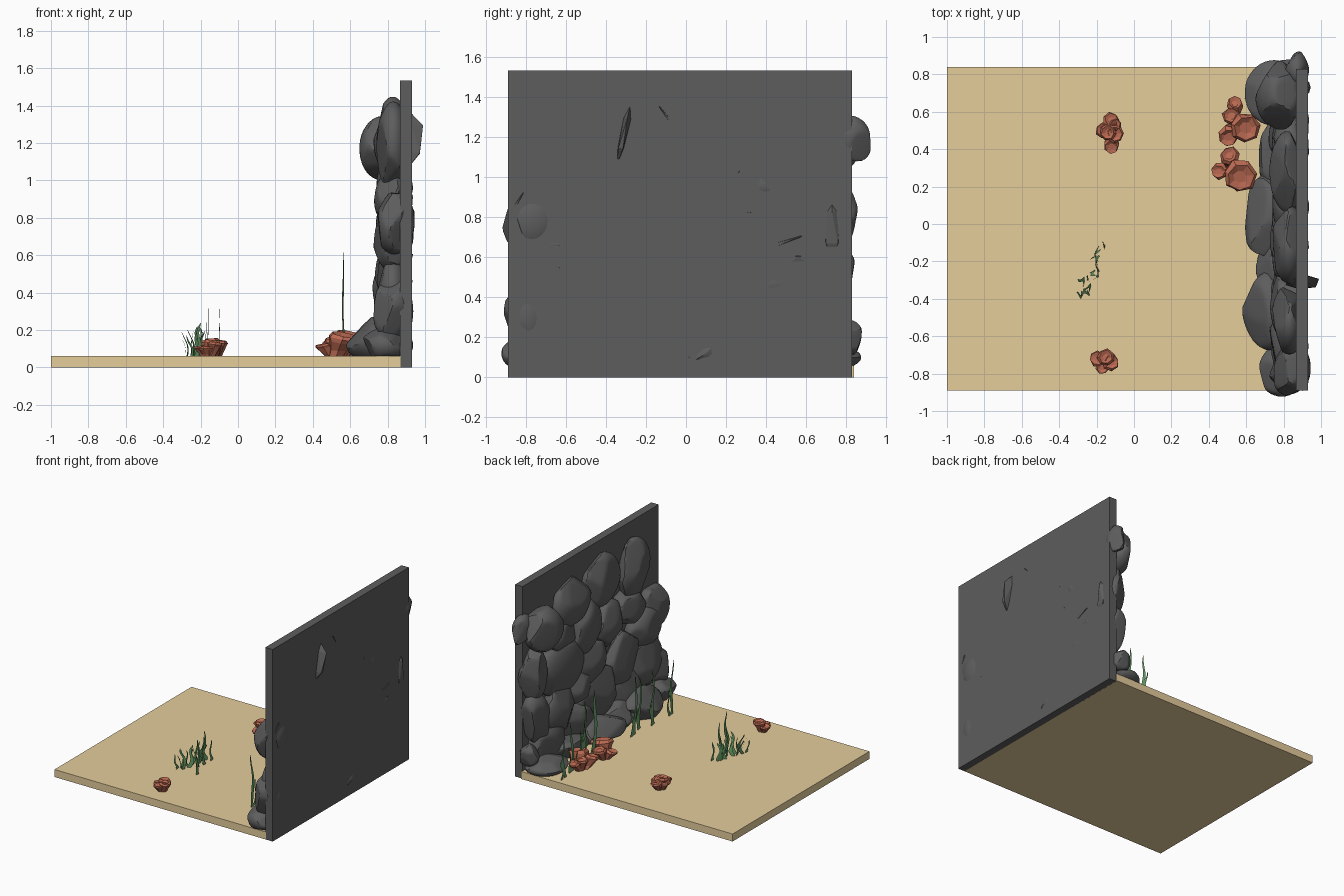
import bpy, bmesh, math, random
from mathutils import Vector, Matrix

random.seed(7)
if "Cube" in bpy.data.objects:
    bpy.data.objects.remove(bpy.data.objects["Cube"])


def material(name, rgb):
    m = bpy.data.materials.new(name)
    m.use_nodes = True
    m.diffuse_color = (*rgb, 1)
    m.node_tree.nodes["Principled BSDF"].inputs["Base Color"].default_value = (*rgb, 1)
    return m


SAND = material("sand", (0.78, 0.61, 0.33))
STONE = material("grey stone", (0.11, 0.11, 0.11))
CORAL = material("coral orange", (0.5, 0.145, 0.085))
WEED = material("weed green", (0.14, 0.35, 0.14))


def finish(bm, name, mat, smooth=None):
    bmesh.ops.recalc_face_normals(bm, faces=bm.faces)
    me = bpy.data.meshes.new(name)
    bm.to_mesh(me)
    bm.free()
    me.materials.append(mat)
    ob = bpy.data.objects.new(name, me)
    bpy.context.collection.objects.link(ob)
    if smooth:
        bpy.ops.object.select_all(action='DESELECT')
        ob.select_set(True)
        bpy.context.view_layer.objects.active = ob
        bpy.ops.object.shade_smooth_by_angle(angle=math.radians(smooth))


def box(name, lo, hi, mat):
    bm = bmesh.new()
    bmesh.ops.create_cube(bm, size=1)
    for v in bm.verts:
        v.co = Vector([(a + b) / 2 + c * (b - a) for a, b, c in zip(lo, hi, v.co)])
    finish(bm, name, mat)


def rand_dir():
    return Vector([random.gauss(0, 1) for _ in range(3)]).normalized()


def rock(name, centre, radii, tilt=0):
    # rounded boulder with a few planes chipped off
    bm = bmesh.new()
    bmesh.ops.create_icosphere(bm, subdivisions=4, radius=1.1)
    for _ in range(9):
        n, d = rand_dir(), random.uniform(0.78, 0.95)
        for v in bm.verts:
            over = v.co.dot(n) - d
            if over > 0:
                v.co -= n * over * 0.9
    bm.transform(Matrix.Translation(centre) @ Matrix.Rotation(tilt, 4, 'X')
                 @ Matrix.Diagonal((*radii, 1)))
    finish(bm, name, STONE, 25)


def shard(name, centre, radii, tilt):
    # sharp splinter of stone that breaks through the wall
    bm = bmesh.new()
    bmesh.ops.create_icosphere(bm, subdivisions=1, radius=1)
    bm.transform(Matrix.Translation(centre) @ Matrix.Rotation(tilt, 4, 'X')
                 @ Matrix.Diagonal((*radii, 1)))
    finish(bm, name, STONE)


def cup(bm, x, y, r, h, lean):
    # chunky, faceted cup with a shallow sunken middle
    rings = [(0.55, 0), (0.65, 0.3), (0.92, 0.68), (1, 0.85), (0.8, 1), (0.4, 0.9)]
    n, turn, loops = 7, random.random(), []
    for k, t in rings:
        loop = []
        for i in range(n):
            a = turn + i * math.tau / n
            q = r * k * random.uniform(0.88, 1.1)
            p = Vector((q * math.cos(a), q * math.sin(a), h * t))
            p.z -= t * p.xy.dot(Vector(lean)) * 5
            loop.append(bm.verts.new((x + lean[0] * (t - 1) + p.x,
                                      y + lean[1] * (t - 1) + p.y, 0.055 + max(p.z, 0))))
        loops.append(loop)
    for a, b in zip(loops, loops[1:]):
        for i in range(n):
            j = (i + 1) % n
            bm.faces.new((a[i], a[j], b[j], b[i]))
    bm.faces.new(loops[0])
    bm.faces.new(loops[-1])


def coral(name, cups):
    bm = bmesh.new()
    cx = sum(c[0] for c in cups) / len(cups)
    cy = sum(c[1] for c in cups) / len(cups)
    for x, y, r, h in cups:
        cup(bm, x, y, r, h, ((x - cx) * 0.7, (y - cy) * 0.7))
    finish(bm, name, CORAL)


def blade(bm, x, y, h, angle, width, bow=0.0):
    # paper-thin, wavy, tapering leaf
    phase, lean, steps, prev = random.random() * 6, random.uniform(-0.03, 0.03), 10, None
    side = Vector((math.cos(angle), math.sin(angle), 0))
    out = Vector((-side.y, side.x, 0))
    for s in range(steps + 1):
        t = s / steps
        w = side * width * 0.5 * ((1 - t) ** 0.45 * (0.85 + 0.15 * math.sin(t * 9 + phase)) + 0.04)
        c = Vector((x, y, 0.055 + h * t)) + out * bow * t * t
        c += side * (0.012 * math.sin(t * 7 + phase) + lean * t)
        pair = [bm.verts.new(c + w), bm.verts.new(c - w)]
        if prev:
            bm.faces.new((prev[0], prev[1], pair[1], pair[0]))
        prev = pair


# sandy floor and back wall
box("sand_floor", (-1, -0.89, 0), (0.87, 0.84, 0.06), SAND)
box("stone_wall", (0.865, -0.89, 0), (0.93, 0.83, 1.535), STONE)

# boulders covering the wall: y, z, half width, half height
wall_rocks = [
    (-0.51, 1.18, .17, .22), (-0.11, 1.24, .19, .19), (0.28, 1.22, .2, .18),
    (0.74, 0.82, .11, .2), (0.11, 0.95, .18, .2), (0.4, 0.74, .25, .2),
    (-0.18, 0.86, .18, .17), (0.4, 0.99, .16, .13), (-0.42, 0.9, .2, .14),
    (-0.63, 0.66, .18, .15), (-0.77, 0.78, .14, .16), (0.71, 0.45, .13, .2),
    (0.44, 0.43, .2, .19), (0.05, 0.66, .18, .18), (-0.05, 0.38, .23, .2),
    (-0.36, 0.53, .19, .21), (-0.64, 0.4, .18, .18), (-0.79, 0.3, .11, .17),
    (0.22, 0.22, .2, .17), (0.6, 0.2, .2, .15), (-0.38, 0.25, .18, .17), (0.2, 0.52, .14, .14),
]
for i, (y, z, ry, rz) in enumerate(wall_rocks):
    rock(f"wall_boulder_{i + 1}", (random.uniform(0.825, 0.84), y, z),
         (random.uniform(0.085, 0.1), ry, rz), random.uniform(-0.3, 0.3))
rock("jutting_boulder", (0.78, 0.69, 1.17), (0.12, 0.17, 0.16), 0.2)
rock("corner_boulder", (0.87, 0.83, 1.19), (0.06, 0.09, 0.11), 0.3)

# splinters showing through the back of the wall: y, z, reach, half width, half length, tilt
splinters = [
    (-.31, 1.22, .1, .022, .17, -.22), (-.1, 1.31, .04, .012, .11, .65),
    (.73, .75, .05, .055, .18, 0), (.5, .68, .04, .018, .16, -1.25),
    (.56, .59, .04, .08, .035, 0), (-.64, .52, .035, .014, .07, -.25),
    (.25, 1.0, .035, .016, .08, -.5), (.36, .82, .035, .013, .12, 1.45),
    (-.84, .88, .04, .014, .1, -.55), (.02, .09, .035, .03, .04, .6),
]
for i, (y, z, reach, ry, rz, tilt) in enumerate(splinters):
    shard(f"wall_splinter_{i + 1}", (0.9, y, z), (reach, ry, rz), tilt)

# low boulders along the foot of the wall: x, y, z, radii
foot_rocks = [
    (0.75, 0.7, .1, .145, .16, .06), (0.76, 0.03, .13, .17, .23, .09),
    (0.75, -0.46, .14, .16, .2, .12), (0.79, -0.78, .12, .12, .13, .09),
    (0.78, 0.38, .12, .12, .18, .08), (0.79, -0.22, .13, .13, .16, .1),
    (0.82, 0.82, .2, .08, .06, .08),
]
for i, (x, y, z, *radii) in enumerate(foot_rocks):
    rock(f"foot_boulder_{i + 1}", (x, y, z), radii)

# coral clusters: x, y, radius, height of each cup
coral("coral_back", [(-.12, .56, .045, .08), (-.165, .5, .045, .08), (-.1, .48, .05, .09),
                     (-.12, .41, .042, .06), (-.14, .49, .045, .1), (-.1, .53, .035, .09)])
coral("coral_front", [(-.2, -.72, .042, .06), (-.15, -.71, .045, .09),
                      (-.12, -.74, .045, .08), (-.17, -.77, .038, .06)])
coral("coral_wall_upper", [(.6, .51, .08, .13), (.54, .65, .042, .09), (.52, .58, .05, .1),
                           (.5, .46, .055, .09)])
coral("coral_wall_lower", [(.57, .25, .088, .12), (.51, .37, .052, .1), (.45, .28, .045, .07)])

# tall weeds standing in a row before the wall
wall_weeds = [(.55, .75, .32), (.57, .62, .42), (.58, .45, .5), (.62, .4, .4),
              (.56, -.15, .48), (.59, -.25, .4), (.55, -.37, .45), (.54, -.58, .43), (.56, .55, .3)]
bm = bmesh.new()
for x, y, h in wall_weeds:
    blade(bm, x, y, h, math.pi / 2, 0.04)
    blade(bm, x - 0.005, y + 0.03, h * 0.5, math.pi / 2, 0.03)
blade(bm, .567, .36, .56, 1.25, 0.042)
finish(bm, "wall_weeds", WEED, 40)

# loose tuft of weeds on the open sand
bm = bmesh.new()
for i in range(14):
    t = i / 13
    x = -0.27 + 0.09 * t + random.uniform(-0.035, 0.035)
    blade(bm, x, -0.38 + 0.26 * t, random.uniform(0.1, 0.2), random.uniform(0.5, 2.4), 0.034,
          random.uniform(-0.04, 0.04))
for x, y, h in [(-.16, -.2, .28), (-.1, -.36, .29), (-.2, -.14, .2), (-.17, -.28, .22)]:
    blade(bm, x, y, h, 1.45, 0.034)
finish(bm, "weed_tuft", WEED, 40)
